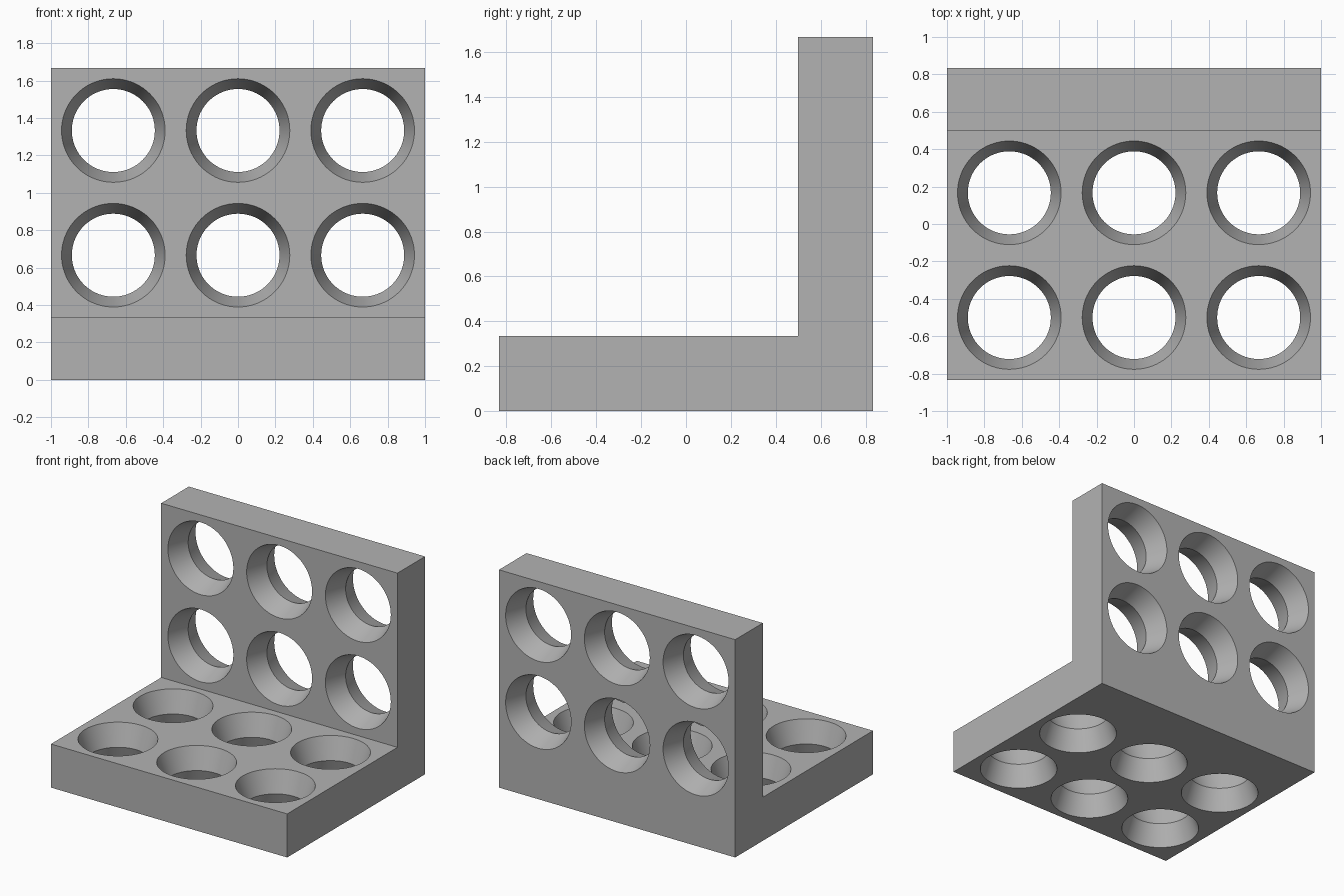
import bpy
import bmesh
from math import radians
from mathutils import Matrix

cube = bpy.data.objects.get("Cube")
if cube:
    bpy.data.objects.remove(cube, do_unlink=True)

T = 1 / 3            # plate thickness
PITCH = 2 * T        # spacing between holes
DEPTH = 5 * T        # depth and height of the bracket
BACK = DEPTH / 2     # y of the back face
RIM, WAIST = 0.277, 0.222
OVER = 0.02          # how far the cutters poke out of the plates

grey = bpy.data.materials.new("grey")
grey.use_nodes = True
colour = (0.45, 0.45, 0.45, 1)
grey.diffuse_color = colour
grey.node_tree.nodes["Principled BSDF"].inputs["Base Color"].default_value = colour


def mesh_object(name, bm):
    bmesh.ops.recalc_face_normals(bm, faces=bm.faces)
    mesh = bpy.data.meshes.new(name)
    bm.to_mesh(mesh)
    bm.free()
    mesh.materials.append(grey)
    obj = bpy.data.objects.new(name, mesh)
    bpy.context.collection.objects.link(obj)
    return obj


def add_hourglass(bm, matrix):
    """Closed double cone, narrow in the middle, along local z."""
    half = T / 2 + OVER
    wide = WAIST + (RIM - WAIST) * half / (T / 2)
    rings = []
    for z, r in ((-half, wide), (0, WAIST), (half, wide)):
        ring = bmesh.ops.create_circle(bm, segments=72, radius=r,
                                       matrix=matrix @ Matrix.Translation((0, 0, z)))
        rings.append(ring["verts"])
    for low, high in zip(rings, rings[1:]):
        for i in range(len(low)):
            bm.faces.new((low[i - 1], low[i], high[i], high[i - 1]))
    bm.faces.new(rings[0])
    bm.faces.new(rings[-1])


# L-shaped bracket body, extruded along x
bm = bmesh.new()
profile = [(-BACK, 0), (BACK, 0), (BACK, DEPTH), (BACK - T, DEPTH),
           (BACK - T, T), (-BACK, T)]
side = bm.faces.new([bm.verts.new((-1, y, z)) for y, z in profile])
extruded = bmesh.ops.extrude_face_region(bm, geom=[side])["geom"]
bmesh.ops.translate(bm, vec=(2, 0, 0),
                    verts=[v for v in extruded if isinstance(v, bmesh.types.BMVert)])
bracket = mesh_object("angle_bracket", bm)

# Hole cutters: three columns by two rows in each plate
bm = bmesh.new()
for column in (-1, 0, 1):
    for row in (1, 2):
        x = column * PITCH
        floor_y = BACK - row * PITCH
        add_hourglass(bm, Matrix.Translation((x, floor_y, T / 2)))
        wall = Matrix.Translation((x, BACK - T / 2, row * PITCH))
        add_hourglass(bm, wall @ Matrix.Rotation(radians(90), 4, "X"))
cutter = mesh_object("hole_cutter", bm)
cutter.hide_render = True

# Cut the holes, then drop the cutter
boolean = bracket.modifiers.new("holes", "BOOLEAN")
boolean.operation = "DIFFERENCE"
boolean.solver = "EXACT"
boolean.object = cutter
bpy.ops.object.select_all(action="DESELECT")
bracket.select_set(True)
bpy.context.view_layer.objects.active = bracket
bpy.ops.object.modifier_apply(modifier=boolean.name)
bpy.data.objects.remove(cutter, do_unlink=True)

# Smooth hole walls with sharp rims and waists
bpy.ops.object.shade_smooth_by_angle(angle=radians(25))
